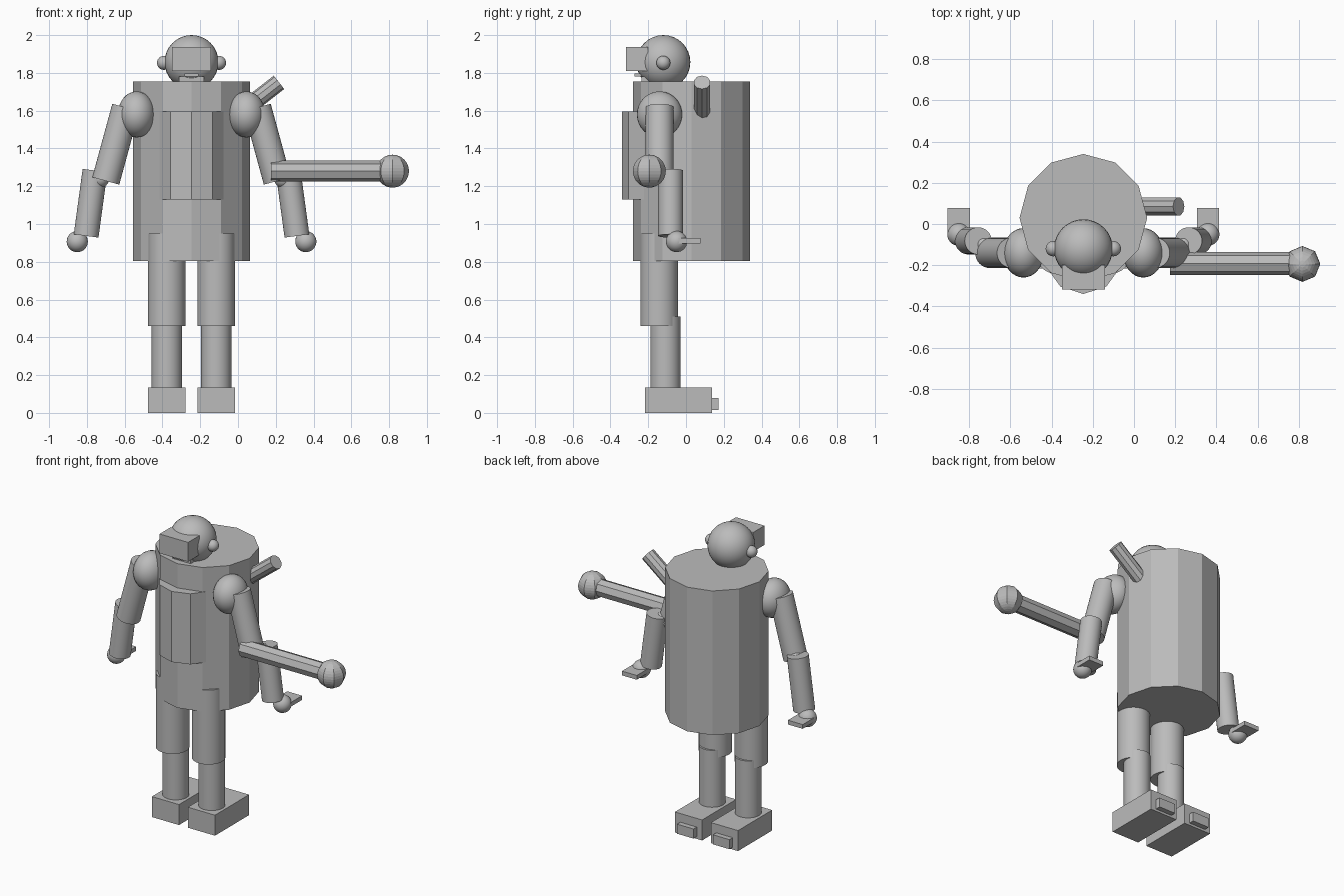
import bpy
import math
from mathutils import Vector

cube = bpy.data.objects.get("Cube")
if cube:
    bpy.data.objects.remove(cube, do_unlink=True)

MID = -0.246  # the body's own symmetry line

grey = bpy.data.materials.new("plain grey")
grey.use_nodes = True
grey.diffuse_color = (0.5, 0.5, 0.5, 1)
grey.node_tree.nodes["Principled BSDF"].inputs["Base Color"].default_value = (0.5, 0.5, 0.5, 1)


def finish(name, smooth):
    ob = bpy.context.object
    ob.name = name
    ob.data.materials.append(grey)
    if smooth:
        bpy.ops.object.shade_smooth_by_angle(angle=math.radians(35))
    return ob


def ball(name, centre, size, segments=32, rings=16, smooth=True):
    size = size if isinstance(size, tuple) else (size,) * 3
    bpy.ops.mesh.primitive_uv_sphere_add(segments=segments, ring_count=rings, radius=1, location=centre)
    bpy.context.object.scale = size
    return finish(name, smooth)


def rod(name, start, end, radius, sides=32, smooth=True, spin=0):
    a, b = Vector(start), Vector(end)
    bpy.ops.mesh.primitive_cylinder_add(vertices=sides, radius=radius, depth=(b - a).length,
                                        location=(a + b) / 2)
    ob = bpy.context.object
    ob.rotation_mode = 'QUATERNION'
    ob.rotation_quaternion = (b - a).to_track_quat('Z', 'Y')
    return finish(name, smooth)


def box(name, low, high):
    a, b = Vector(low), Vector(high)
    bpy.ops.mesh.primitive_cube_add(size=1, location=(a + b) / 2)
    bpy.context.object.scale = b - a
    return finish(name, False)


# Torso drum and chest panel
rod("torso", (MID, 0.03, 0.805), (MID, 0.03, 1.755), 0.31, 12, False)
rod("chest_panel", (MID, -0.15, 1.13), (MID, -0.15, 1.595), 0.19, 10, False)

# Head, visor and mouth
ball("head", (MID, -0.12, 1.857), 0.143)
box("visor", (MID - 0.104, -0.317, 1.81), (MID + 0.104, -0.2, 1.937))
box("mouth", (MID - 0.066, -0.235, 1.755), (MID + 0.066, -0.12, 1.782))
box("lip", (MID - 0.038, -0.272, 1.78), (MID + 0.038, -0.18, 1.797))

# Paired parts, offset from the symmetry line
for side, s in (("left", 1), ("right", -1)):
    def at(dx, y, z):
        return (MID + s * dx, y, z)

    def pair_box(name, dx, half, y0, y1, z0, z1):
        box(side + name, (MID + s * dx - half, y0, z0), (MID + s * dx + half, y1, z1))

    ball(side + "_ear", at(0.146, -0.12, 1.853), 0.037)

    # Arm
    ball(side + "_shoulder", at(0.291, -0.14, 1.58), (0.099, 0.12, 0.122))
    rod(side + "_upper_arm", at(0.348, -0.14, 1.617), at(0.454, -0.14, 1.228), 0.074)
    ball(side + "_elbow", at(0.487, -0.1, 1.24), 0.05)
    rod(side + "_forearm", at(0.511, -0.082, 1.283), at(0.558, -0.082, 0.937), 0.066)
    ball(side + "_hand", at(0.605, -0.05, 0.907), 0.056)
    pair_box("_fingers", 0.605, 0.054, -0.04, 0.077, 0.897, 0.925)

    # Leg
    rod(side + "_thigh", at(0.131, -0.142, 0.46), at(0.131, -0.142, 0.95), 0.1)
    ball(side + "_knee", at(0.131, -0.13, 0.525), 0.085)
    rod(side + "_shin", at(0.131, -0.109, 0.13), at(0.131, -0.109, 0.51), 0.08)
    pair_box("_foot", 0.131, 0.099, -0.217, 0.138, 0, 0.135)
    pair_box("_heel", 0.131, 0.06, 0.12, 0.172, 0.015, 0.078)

# Lever with a knob, and the short pipe behind the left shoulder
rod("lever", (0.175, -0.192, 1.28), (0.8, -0.192, 1.28), 0.055, 8, False)
ball("lever_knob", (0.818, -0.194, 1.28), 0.087, 8, 16, False)
rod("shoulder_pipe", (-0.1, 0.085, 1.503), (0.217, 0.085, 1.75), 0.045, 10, False)
